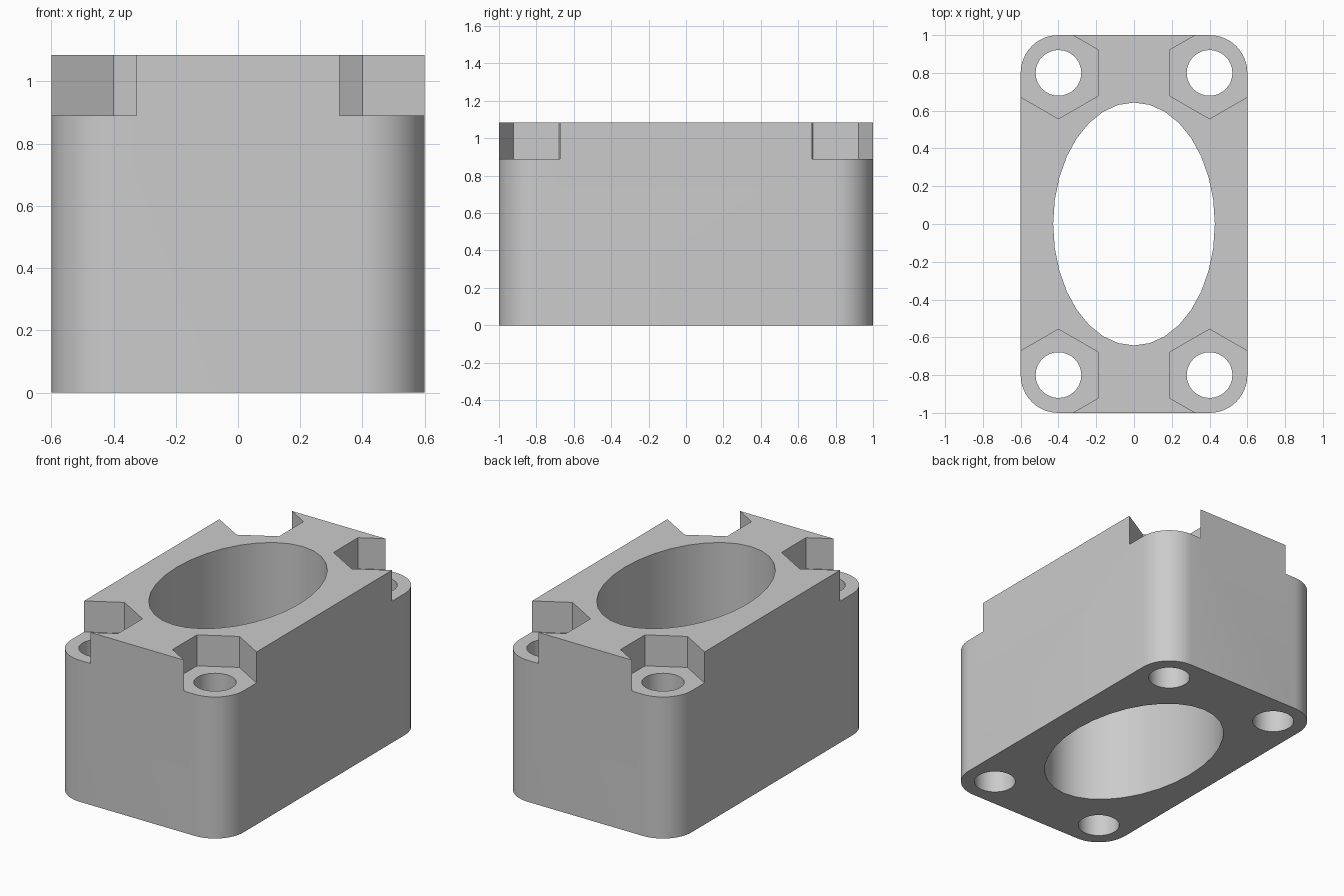
import bpy
import bmesh
from math import cos, sin, pi, radians

cube = bpy.data.objects.get("Cube")
if cube:
    bpy.data.objects.remove(cube, do_unlink=True)

WIDTH, DEPTH, HEIGHT = 1.2, 2.0, 1.085
CORNER = 0.2
BOLT_X, BOLT_Y = 0.4, 0.8
POCKET_FLOOR = 0.89
CORNERS = [(1, 1), (-1, 1), (-1, -1), (1, -1)]

grey = bpy.data.materials.new("plain grey")
grey.use_nodes = True
colour = (0.6, 0.6, 0.6, 1)
grey.diffuse_color = colour
grey.node_tree.nodes["Principled BSDF"].inputs["Base Color"].default_value = colour


def ellipse(cx, cy, rx, ry, sides, start=0.0):
    return [(cx + rx * cos(start + 2 * pi * i / sides),
             cy + ry * sin(start + 2 * pi * i / sides)) for i in range(sides)]


def prism(name, outline, z0, z1):
    """Extrude a closed outline from z0 up to z1."""
    bm = bmesh.new()
    base = bm.faces.new([bm.verts.new((x, y, z0)) for x, y in outline])
    top = bmesh.ops.extrude_face_region(bm, geom=[base])["geom"]
    verts = [v for v in top if isinstance(v, bmesh.types.BMVert)]
    bmesh.ops.translate(bm, verts=verts, vec=(0, 0, z1 - z0))
    bmesh.ops.recalc_face_normals(bm, faces=bm.faces)
    mesh = bpy.data.meshes.new(name)
    bm.to_mesh(mesh)
    bm.free()
    mesh.materials.append(grey)
    obj = bpy.data.objects.new(name, mesh)
    bpy.context.collection.objects.link(obj)
    return obj


def cut(target, cutter):
    """Subtract a cutter from the target and discard it."""
    cutter.hide_render = True
    mod = target.modifiers.new("cut", 'BOOLEAN')
    mod.operation = 'DIFFERENCE'
    mod.solver = 'EXACT'
    mod.object = cutter
    bpy.context.view_layer.objects.active = target
    bpy.ops.object.modifier_apply(modifier=mod.name)
    bpy.data.objects.remove(cutter, do_unlink=True)


# Rounded rectangular block
outline = []
STEPS = 12
for quarter, (sx, sy) in enumerate(CORNERS):
    for i in range(STEPS + 1):
        a = pi / 2 * (quarter + i / STEPS)
        outline.append((sx * (WIDTH / 2 - CORNER) + CORNER * cos(a),
                        sy * (DEPTH / 2 - CORNER) + CORNER * sin(a)))
block = prism("spacer_block", outline, 0, HEIGHT)

# Oval bore through the middle
cut(block, prism("bore_cutter", ellipse(0, 0, 0.428, 0.643, 32), -0.1, HEIGHT + 0.1))

# Hexagonal nut pocket and bolt hole at each corner
for sx, sy in CORNERS:
    x, y = sx * BOLT_X, sy * BOLT_Y
    cut(block, prism("pocket_cutter", ellipse(x, y, 0.243, 0.243, 6, pi / 2),
                     POCKET_FLOOR, HEIGHT + 0.1))
    cut(block, prism("bolt_cutter", ellipse(x, y, 0.121, 0.121, 32), -0.1, HEIGHT + 0.1))

# Smooth curved walls, crisp edges
bpy.ops.object.select_all(action='DESELECT')
block.select_set(True)
bpy.context.view_layer.objects.active = block
bpy.ops.object.shade_smooth_by_angle(angle=radians(30))
